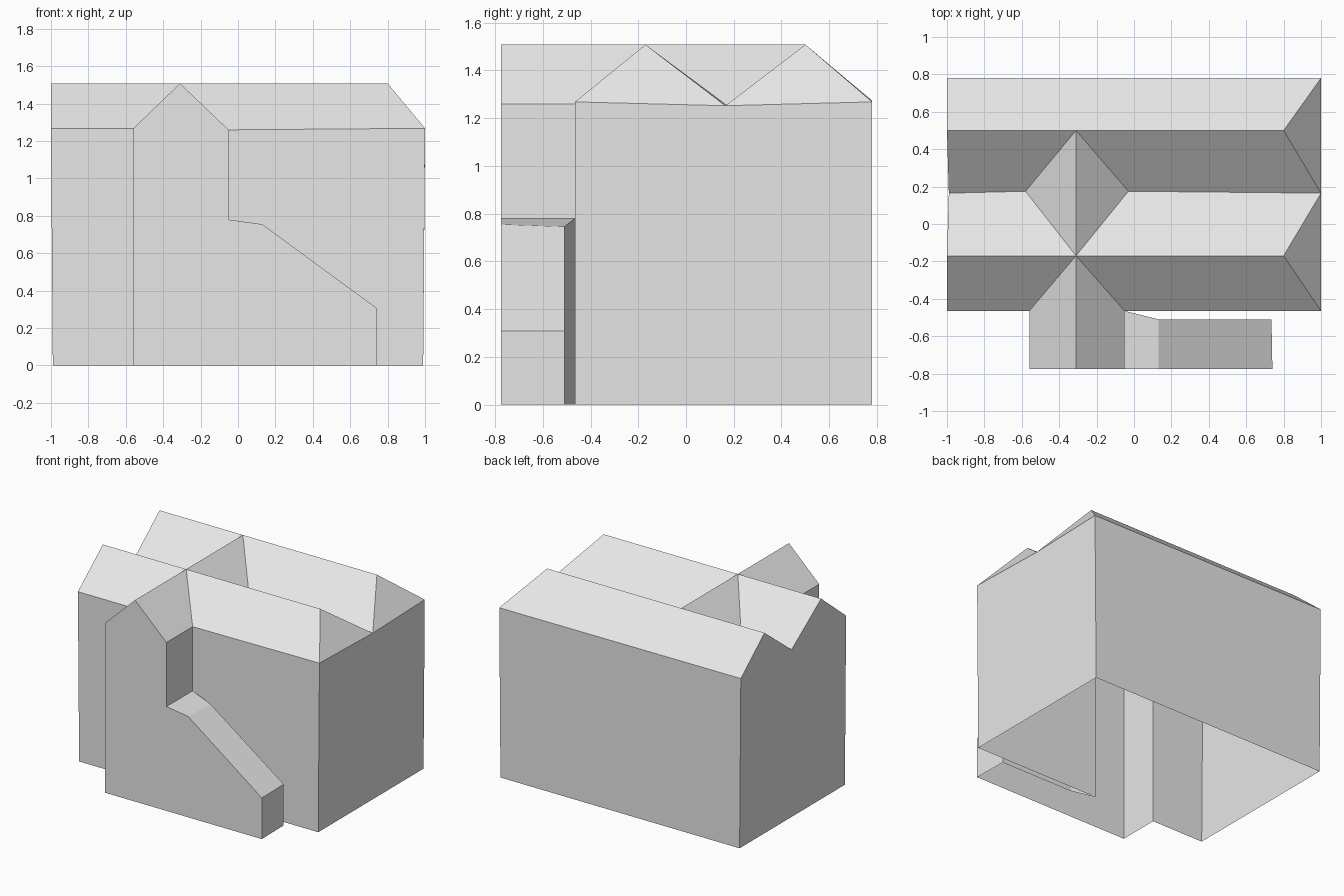
import bpy, bmesh

cube = bpy.data.objects.get("Cube")
if cube:
    bpy.data.objects.remove(cube)

grey = bpy.data.materials.new("plain grey")
grey.use_nodes = True
colour = (0.8, 0.8, 0.8, 1)
grey.diffuse_color = colour
grey.node_tree.nodes["Principled BSDF"].inputs["Base Color"].default_value = colour


def build(name, faces):
    """Make one open shell from faces given as corner points, outward side counter-clockwise."""
    bm = bmesh.new()
    for corners in faces:
        bm.faces.new([bm.verts.new(p) for p in corners])
    bmesh.ops.remove_doubles(bm, verts=bm.verts, dist=0.0005)
    mesh = bpy.data.meshes.new(name)
    bm.to_mesh(mesh)
    bm.free()
    mesh.materials.append(grey)
    obj = bpy.data.objects.new(name, mesh)
    bpy.context.collection.objects.link(obj)
    return obj


def ground(p, x=None):
    return (p[0] if x is None else x, p[1], 0)


def wall(a, b, ax=None, bx=None):
    return [ground(a, ax), ground(b, bx), b, a]


# Shared levels and lines
ridge_z, eave_z, valley_z = 1.508, 1.268, 1.252
front_y, valley_y, back_y = -0.465, 0.165, 0.78
ridge_front, ridge_back = -0.17, 0.5
hip_x, foot_x = 0.8, 0.99
wing_w, wing_mid, wing_e, wing_y = -0.56, -0.31, -0.05, -0.775

# Main block corners
fw, fe = (-1, front_y, eave_z), (1, front_y, eave_z)
bw, be = (-1, back_y, eave_z + 0.005), (1, back_y, eave_z)
vw, ve = (-0.99, valley_y, valley_z), (1, valley_y, valley_z)
rfw, rfe = (-1, ridge_front, ridge_z), (hip_x, ridge_front, ridge_z)
rbw, rbe = (-1, ridge_back, ridge_z), (hip_x, ridge_back, ridge_z)

# Cross gable corners
eave_w, eave_e = (wing_w, front_y, eave_z), (wing_e, front_y, eave_z - 0.008)
cross_w, cross_e = (-0.58, valley_y + 0.01, valley_z), (-0.03, valley_y + 0.01, valley_z)
peak_f, peak_b = (wing_mid, ridge_front, ridge_z), (wing_mid, ridge_back, ridge_z)
gable_w, gable_e = (wing_w, wing_y, eave_z), (wing_e, wing_y, eave_z - 0.008)
gable_top = (wing_mid, wing_y, ridge_z)

# Walls, open underneath and open into the front wing
build("house_walls", [
    wall(fw, eave_w, ax=-foot_x),
    wall(eave_e, fe, bx=foot_x),
    wall(fe, be, ax=foot_x, bx=foot_x) [:2] + [be, ve, fe],
    wall(be, bw, ax=foot_x, bx=-foot_x),
    [ground(bw, -foot_x), ground(fw, -foot_x), fw, rfw, vw],
    [ground(bw, -foot_x), vw, rbw, bw],
])

# Twin ridged roof with hips on one end, cut around the cross gable
build("house_roof", [
    [fw, eave_w, peak_f, rfw],
    [eave_e, fe, rfe, peak_f],
    [vw, rfw, peak_f, cross_w],
    [cross_e, peak_f, rfe, ve],
    [vw, cross_w, peak_b, rbw],
    [cross_e, ve, rbe, peak_b],
    [be, bw, rbw, peak_b, rbe],
    [fe, ve, rfe],
    [ve, be, rbe],
])

# Cross gable roof running over the front wing and between the ridges
build("cross_gable_roof", [
    [gable_w, gable_top, peak_f, eave_w],
    [gable_e, eave_e, peak_f, gable_top],
    [cross_w, peak_f, peak_b],
    [cross_e, peak_b, peak_f],
])

# Low sloping side extension: front and back edges of its top
top_f = [(wing_e, wing_y, 0.78), (0.13, wing_y, 0.755), (0.74, wing_y, 0.308)]
top_b = [(wing_e, front_y, 0.78), (0.13, -0.51, 0.745), (0.735, -0.51, 0.308)]
pairs = list(zip(top_f, top_b))

build("front_wing_walls", [
    wall(eave_w, gable_w),
    [ground(gable_w), ground(top_f[0]), top_f[0], gable_e, gable_top, gable_w],
    [top_f[0], top_b[0], eave_e, gable_e],
])

extension = [wall(top_f[2], top_b[2])]
for (f0, b0), (f1, b1) in zip(pairs, pairs[1:]):
    extension += [[f0, f1, b1, b0], wall(f0, f1), wall(b1, b0)]
build("sloping_extension", extension)
